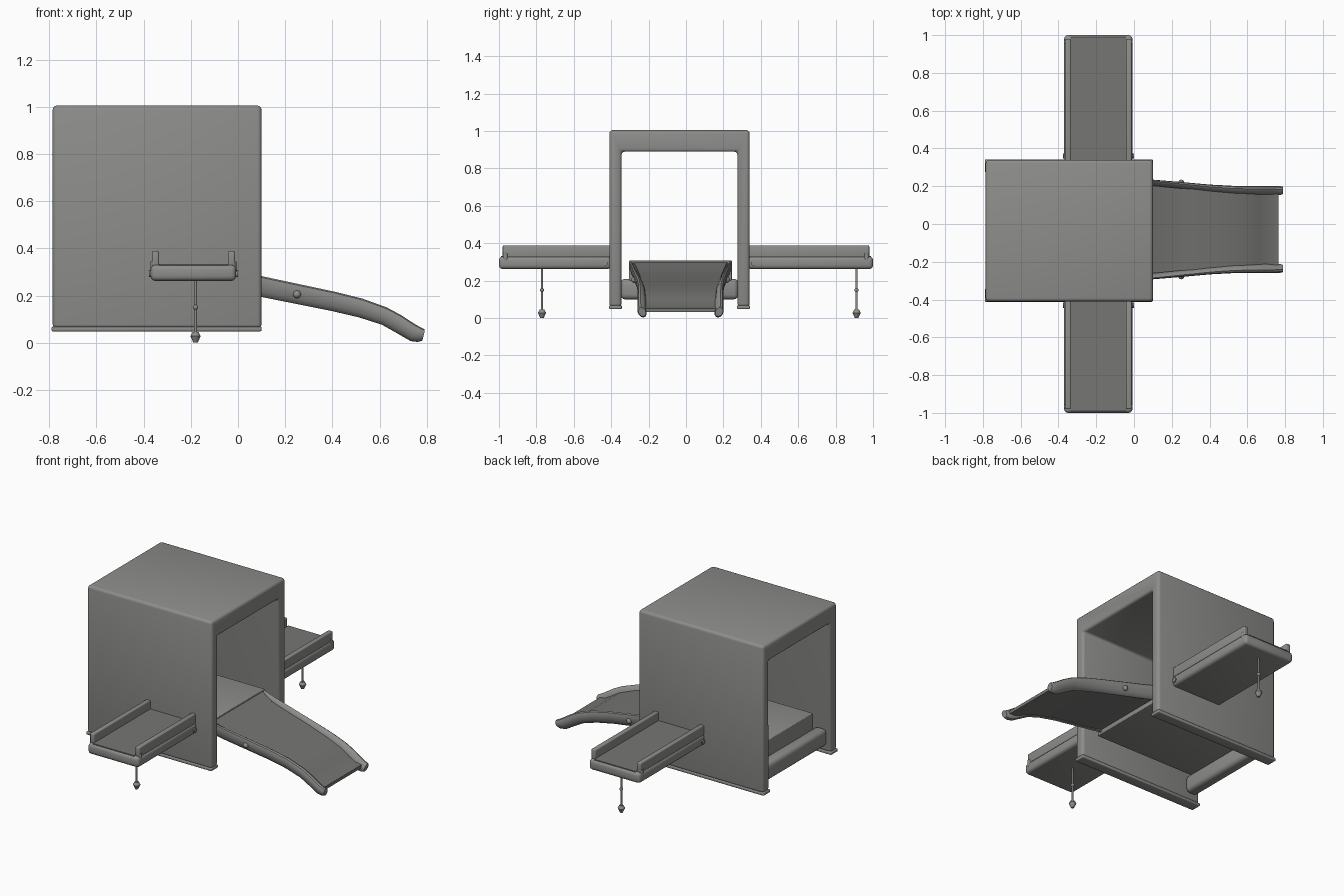
import bpy, bmesh, math
from mathutils import Matrix, Vector

if "Cube" in bpy.data.objects:
    bpy.data.objects.remove(bpy.data.objects["Cube"])


def material(name, rgb):
    m = bpy.data.materials.new(name)
    m.use_nodes = True
    m.diffuse_color = (*rgb, 1)
    bsdf = next(n for n in m.node_tree.nodes if n.type == "BSDF_PRINCIPLED")
    bsdf.inputs["Base Color"].default_value = (*rgb, 1)
    return m


GREY = material("plain grey", (0.27, 0.27, 0.26))
DARK = material("dark grey floor", (0.18, 0.18, 0.175))


def finish(bm, name, mat=GREY, bevel=0, segments=3):
    if bevel:
        edges = [e for e in bm.edges if e.calc_face_angle(0) > 0.6]
        bmesh.ops.bevel(bm, geom=edges, offset=bevel, segments=segments,
                        profile=0.5, affect="EDGES", clamp_overlap=True)
    bmesh.ops.recalc_face_normals(bm, faces=bm.faces)
    mesh = bpy.data.meshes.new(name)
    bm.to_mesh(mesh)
    bm.free()
    mesh.materials.append(mat)
    ob = bpy.data.objects.new(name, mesh)
    bpy.context.collection.objects.link(ob)
    bpy.ops.object.select_all(action="DESELECT")
    ob.select_set(True)
    bpy.context.view_layer.objects.active = ob
    bpy.ops.object.shade_smooth_by_angle(angle=math.radians(35))
    return ob


def box(name, x, y, z, mat=GREY, bevel=0):
    bm = bmesh.new()
    bmesh.ops.create_cube(bm, size=1)
    for v in bm.verts:
        v.co = [lo + (c + 0.5) * (hi - lo) for c, (lo, hi) in zip(v.co, (x, y, z))]
    return finish(bm, name, mat, bevel)


def rod(name, a, b, r1, r2=None, sides=12):
    a, b = Vector(a), Vector(b)
    turn = (b - a).to_track_quat("Z", "Y").to_matrix().to_4x4()
    bm = bmesh.new()
    bmesh.ops.create_cone(bm, cap_ends=True, segments=sides, radius1=r1,
                          radius2=r1 if r2 is None else r2, depth=(b - a).length,
                          matrix=Matrix.Translation((a + b) / 2) @ turn)
    return finish(bm, name)


def ball(name, centre, r):
    bm = bmesh.new()
    bmesh.ops.create_uvsphere(bm, u_segments=12, v_segments=8, radius=r,
                              matrix=Matrix.Translation(centre))
    return finish(bm, name)


def loft(name, rings, mat=GREY):
    bm = bmesh.new()
    rows = [[bm.verts.new(p) for p in ring] for ring in rings]
    n = len(rows[0])
    for a, b in zip(rows, rows[1:]):
        for i in range(n):
            bm.faces.new((a[i], a[(i + 1) % n], b[(i + 1) % n], b[i]))
    bm.faces.new(rows[0])
    bm.faces.new(rows[-1][::-1])
    return finish(bm, name, mat)


# Tunnel shell: an upside-down U extruded along x
outline = [(-0.41, 0.06), (-0.41, 1.005), (0.34, 1.005), (0.34, 0.06),
           (0.275, 0.06), (0.275, 0.89), (-0.345, 0.89), (-0.345, 0.06)]
bm = bmesh.new()
base = bm.faces.new([bm.verts.new((-0.785, y, z)) for y, z in outline])
ext = bmesh.ops.extrude_face_region(bm, geom=[base])
bmesh.ops.translate(bm, vec=(0.885, 0, 0),
                    verts=[v for v in ext["geom"] if isinstance(v, bmesh.types.BMVert)])
finish(bm, "tunnel_shell", bevel=0.018)

# Ground strips under both walls
for side, y in (("right", (-0.412, -0.343)), ("left", (0.273, 0.342))):
    box("ground_strip_" + side, (-0.79, 0.1), y, (0.048, 0.068), bevel=0.006)

# Inner platform and cross bar
box("platform", (-0.69, 0.02), (-0.305, 0.245), (0.2, 0.307), bevel=0.004)
box("cross_bar", (-0.76, -0.68), (-0.35, 0.28), (0.1, 0.21), bevel=0.025)

# Ramp rails: x, distance from ramp centre, z, half thickness, half height
MID = -0.029
path = [(0.0, 0.258, 0.262, 0.013, 0.042), (0.1, 0.247, 0.238, 0.014, 0.042),
        (0.25, 0.232, 0.207, 0.017, 0.041), (0.4, 0.217, 0.176, 0.019, 0.04),
        (0.52, 0.209, 0.147, 0.021, 0.039), (0.62, 0.207, 0.113, 0.022, 0.037),
        (0.68, 0.206, 0.08, 0.024, 0.038), (0.74, 0.206, 0.043, 0.024, 0.036),
        (0.77, 0.206, 0.033, 0.024, 0.03), (0.787, 0.206, 0.033, 0.02, 0.024)]
SIDES = 12
for side, s in (("left", 1), ("right", -1)):
    rings = []
    for x, d, z, w, h in path:
        ring = []
        for k in range(SIDES):
            a = math.tau * k / SIDES
            dz = h * math.sin(a)
            ring.append((min(x + dz * 0.25, 0.79),
                         MID + s * (d + w * math.cos(a) + dz * 0.2), z + dz))
        rings.append(ring)
    loft("ramp_rail_" + side, rings)
    ball("ramp_bolt_" + side, (0.25, MID + s * 0.247, 0.205), 0.017)

# Ramp bed between the rails: x, top, thickness
bed = [(0.0, 0.305, 0.07), (0.03, 0.295, 0.07), (0.1, 0.262, 0.057), (0.25, 0.226, 0.052),
       (0.4, 0.192, 0.048), (0.52, 0.16, 0.045), (0.62, 0.122, 0.04), (0.66, 0.098, 0.035),
       (0.72, 0.062, 0.026), (0.765, 0.052, 0.02)]
loft("ramp_bed", [[(x, MID - p[1], z), (x, MID + p[1], z),
                   (x, MID + p[1], z - t), (x, MID - p[1], z - t)]
                  for (x, z, t), p in zip(bed, path)], DARK)

# Side trays, one on each long wall, with legs at different reaches
for side, s, wall, reach in (("front", -1, 0.40, 0.77), ("back", 1, 0.33, 0.912)):
    def span(a, b):
        return tuple(sorted((s * a, s * b)))

    box(side + "_tray_base", (-0.37, -0.008), span(wall, 1.0), (0.262, 0.33), bevel=0.02)
    box(side + "_tray_floor", (-0.335, -0.043), span(wall, 0.99), (0.327, 0.333), DARK)
    for edge, x, out in (("right", -0.35, -1), ("left", -0.028, 1)):
        tag = side + "_tray_" + edge
        box(tag + "_rail", (x - 0.015, x + 0.015), span(wall, 0.98), (0.325, 0.388), bevel=0.006)
        rod(tag + "_end_pin", (x + out * 0.008, s * 0.965, 0.3),
            (x + out * 0.008, s * 0.965, 0.345), 0.013)
        rod(tag + "_hinge_pin", (x, s * (wall + 0.03), 0.292),
            (x + out * 0.027, s * (wall + 0.03), 0.292), 0.014)
    # Adjustable support leg
    x, y = -0.18, s * reach
    rod(side + "_leg", (x, y, 0.03), (x, y, 0.27), 0.006)
    ball(side + "_leg_joint", (x, y, 0.15), 0.011)
    rod(side + "_leg_collar", (x, y, 0.028), (x, y, 0.046), 0.022, 0.012)
    rod(side + "_leg_foot", (x, y, 0.0), (x, y, 0.028), 0.009, 0.022)
